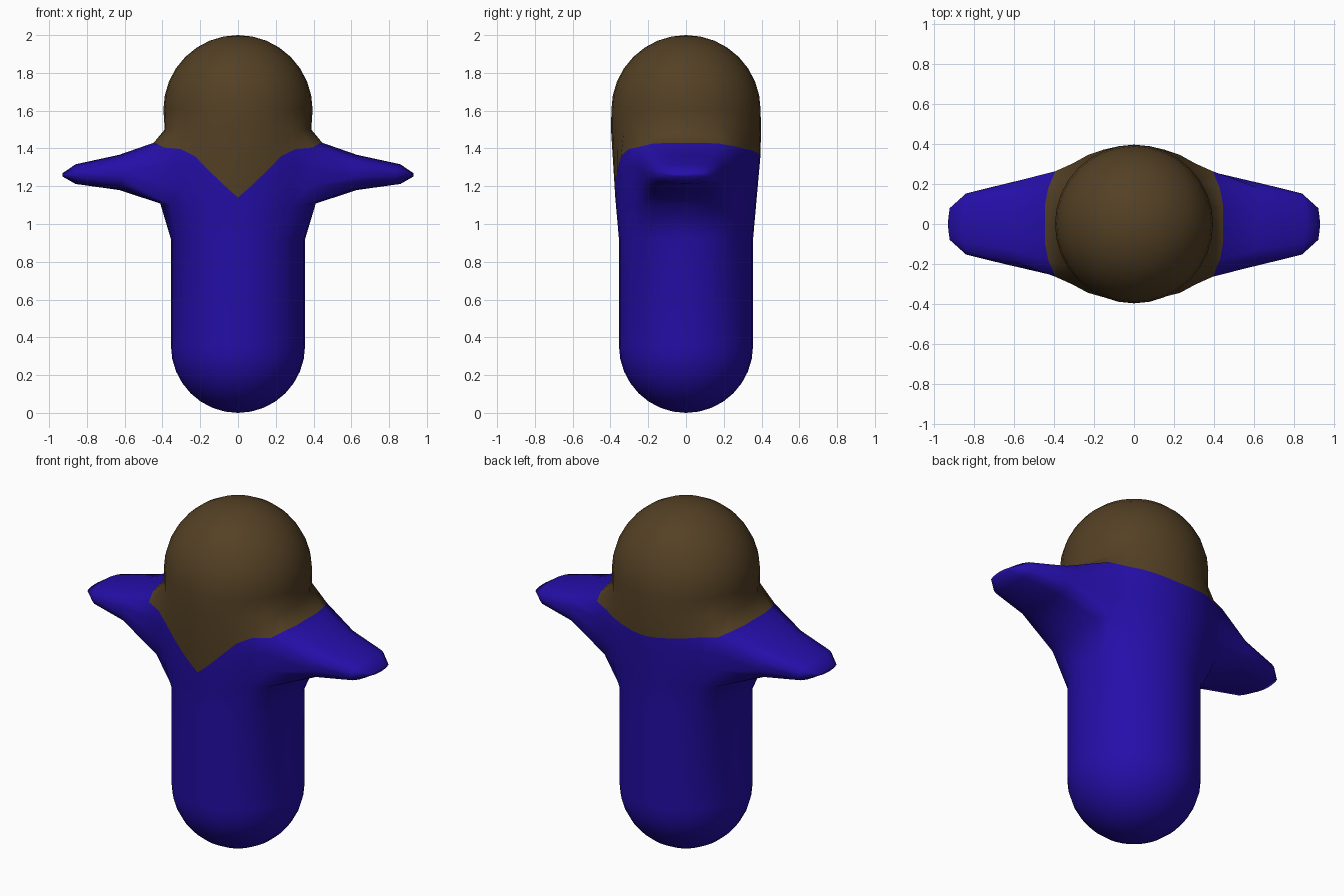
import bpy, bmesh, math

if "Cube" in bpy.data.objects:
    bpy.data.objects.remove(bpy.data.objects["Cube"])

N = 32                      # sides around the body
STEP = 2 * math.pi / N
HALF = 3                    # sleeve root spans +-3 sides
R_BODY, R_HEAD, HEAD_Z, HIP_Z = 0.355, 0.395, 1.605, 0.92

# per-side values from the shoulder (0) round to the chest or back middle (8)
BULGE = [.05, .06, .07, .079, .035, .02, .007, .001, 0]
FRONT = [1.43, 1.43, 1.425, 1.405, 1.397, 1.36, 1.28, 1.205, 1.14]
BACK = [1.43, 1.43, 1.425, 1.41, 1.40, 1.39, 1.38, 1.37, 1.365]


def material(name, color):
    m = bpy.data.materials.new(name)
    m.diffuse_color = (*color, 1)
    m.use_nodes = True
    m.node_tree.nodes["Principled BSDF"].inputs["Base Color"].default_value = m.diffuse_color
    return m


def fold(k):
    m = k % 16
    return min(m, 16 - m)


def neck_z(k):
    return (BACK if 0 < k < 16 else FRONT)[fold(k)]


bm = bmesh.new()


def ring(radius, height):
    """One loop of the body; radius and height are functions of the side."""
    return [bm.verts.new((radius(k) * math.cos(k * STEP),
                          radius(k) * math.sin(k * STEP), height(k)))
            for k in range(N)]


def round_ring(r, z):
    return ring(lambda k: r, lambda k: z)


def torso_ring(t, w):
    """Loop between hip and neckline, bulging towards the sleeves."""
    def z(k):
        return HIP_Z + t * (neck_z(k) - HIP_Z)

    def r(k):
        rise = min(1, (z(k) - HIP_Z) / 0.45)
        return R_BODY + 0.04 * rise + w * BULGE[fold(k)]
    return ring(r, z)


rings = []
# rounded bottom and straight lower body
for i in range(1, 9):
    a = i / 8 * math.pi / 2
    rings.append(round_ring(R_BODY * math.sin(a), R_BODY * (1 - math.cos(a))))
rings.append(round_ring(R_BODY, HIP_Z))
# chest loops up to the neckline
TORSO = [(.37, .8), (.58, .95), (.8, 1.0), (1.0, 1.0)]
low = len(rings)
for t, w in TORSO:
    rings.append(torso_ring(t, w))
neck = len(rings) - 1
# neck and round head
rings.append(ring(lambda k: .388 + .009 * abs(math.sin(k * STEP)), lambda k: 1.5))
for i in range(8):
    a = i / 8 * math.pi / 2
    rings.append(round_ring(R_HEAD * math.cos(a), HEAD_Z + R_HEAD * math.sin(a)))


def in_sleeve(i, k):
    return low <= i < neck and (k < HALF or k >= N - HALF or 16 - HALF <= k < 16 + HALF)


# skin the loops, leaving the sleeve openings
for i in range(len(rings) - 1):
    for k in range(N):
        if not in_sleeve(i, k):
            n = (k + 1) % N
            f = bm.faces.new((rings[i][k], rings[i][n], rings[i + 1][n], rings[i + 1][k]))
            f.material_index = 1 if i >= neck else 0
bottom = bm.verts.new((0, 0, 0))
top = bm.verts.new((0, 0, HEAD_Z + R_HEAD))
for k in range(N):
    n = (k + 1) % N
    bm.faces.new((bottom, rings[0][n], rings[0][k]))
    bm.faces.new((top, rings[-1][k], rings[-1][n])).material_index = 1

# sleeves: x, edge setback, half width, mid height, half height
SECTIONS = [(.63, .01, .21, 1.273, .093), (.86, .02, .155, 1.264, .052),
            (.93, .008, .08, 1.26, .008)]
for side, mid in ((1, 0), (-1, 16)):
    ks = range(-HALF, HALF + 1)
    mids = range(low + 1, neck)
    path = ([(low, k) for k in ks] + [(i, HALF) for i in mids]
            + [(neck, k) for k in reversed(ks)] + [(i, -HALF) for i in reversed(mids)])
    loop = [rings[i][(mid + k) % N] for i, k in path]
    uv = [(side * math.sin(k * STEP) / math.sin(HALF * STEP),
           2 * (TORSO[i - low][0] - .37) / .63 - 1) for i, k in path]
    for x, setback, hy, zc, hz in SECTIONS:
        nxt = [bm.verts.new((side * (x - setback * u * u),
                             hy * u * math.sqrt(1 - v * v / 4),
                             zc + hz * v * math.sqrt(1 - u * u / 2))) for u, v in uv]
        for j in range(len(loop)):
            m = (j + 1) % len(loop)
            bm.faces.new((loop[j], loop[m], nxt[m], nxt[j]))
        loop = nxt
    bm.faces.new(loop)

bmesh.ops.recalc_face_normals(bm, faces=bm.faces[:])
for f in bm.faces:
    f.smooth = True
mesh = bpy.data.meshes.new("robed_figure")
bm.to_mesh(mesh)
bm.free()
mesh.materials.append(material("blue_robe", (.018, .0045, .40)))
mesh.materials.append(material("brown_head", (.089, .052, .018)))
body = bpy.data.objects.new("robed_figure", mesh)
bpy.context.collection.objects.link(body)
